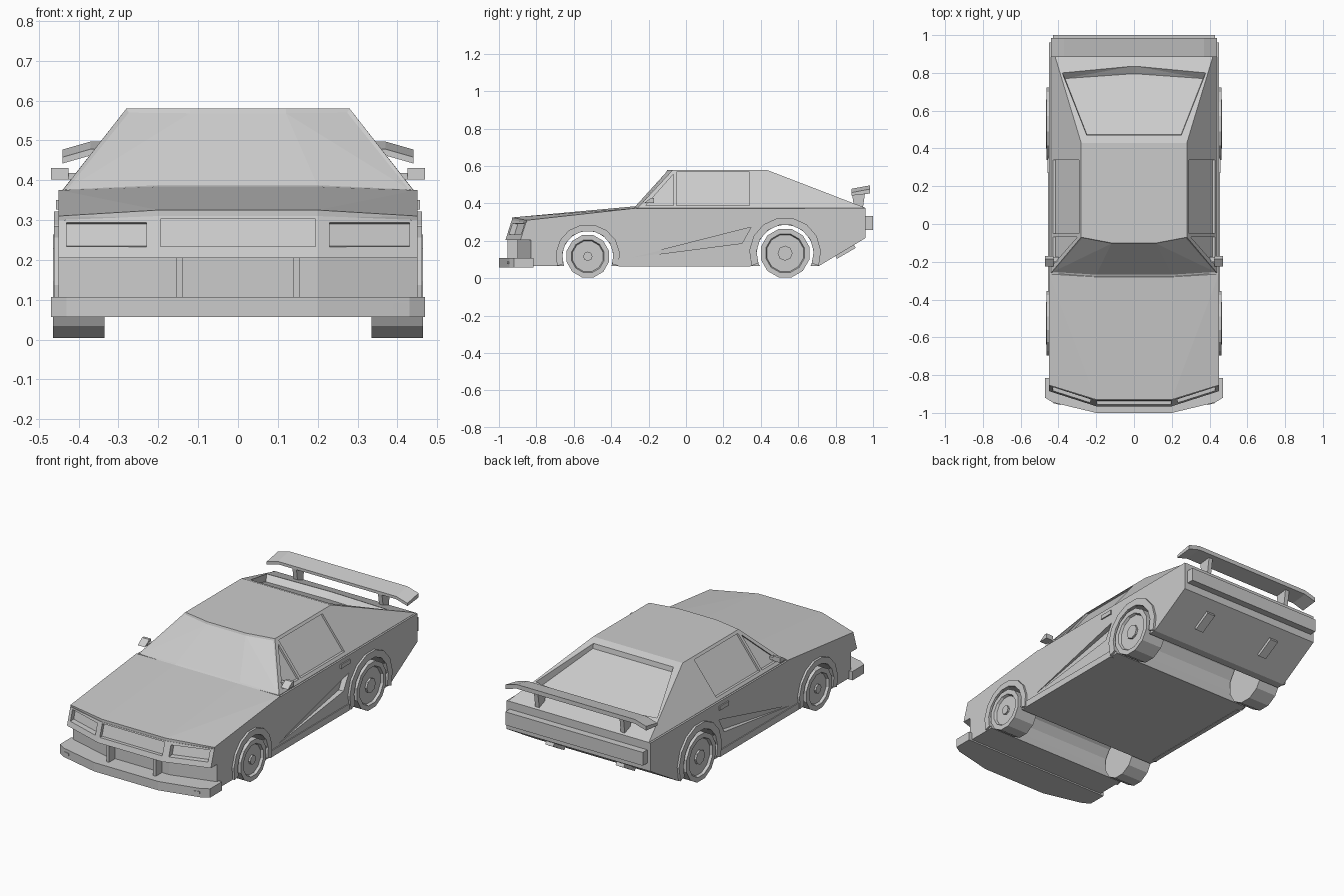
import bpy, bmesh
from math import sin, cos, radians, pi

if "Cube" in bpy.data.objects:
    bpy.data.objects.remove(bpy.data.objects["Cube"])


def finish(name, bm, both=False):
    bmesh.ops.recalc_face_normals(bm, faces=bm.faces)
    me = bpy.data.meshes.new(name)
    bm.to_mesh(me)
    bm.free()
    ob = bpy.data.objects.new(name, me)
    bpy.context.collection.objects.link(ob)
    if both:
        ob.modifiers.new("Mirror", 'MIRROR').use_mirror_merge = False
    return ob


def sym(pts):
    return list(pts) + [(-x, y, z) for x, y, z in pts]


def hull_bm(pts):
    bm = bmesh.new()
    for p in pts:
        bm.verts.new(p)
    bmesh.ops.convex_hull(bm, input=bm.verts[:])
    bmesh.ops.dissolve_limit(bm, angle_limit=0.015, verts=bm.verts[:], edges=bm.edges[:])
    return bm


def hull(name, pts, both=False):
    return finish(name, hull_bm(pts), both)


def box(name, x, y, z, both=False):
    return hull(name, [(a, b, c) for a in x for b in y for c in z], both)


def prism(name, poly, x0, x1, both=False):
    """Extrude a (y, z) polygon along x."""
    bm = bmesh.new()
    f = bm.faces.new([bm.verts.new((x0, y, z)) for y, z in poly])
    r = bmesh.ops.extrude_face_region(bm, geom=[f])
    for v in r["geom"]:
        if isinstance(v, bmesh.types.BMVert):
            v.co.x = x1
    return finish(name, bm, both)


def arc(cy, cz, r, n, a0=0.0, a1=360.0, closed=True):
    d = n if closed else n - 1
    return [(cy + r * cos(radians(a0 + (a1 - a0) * i / d)),
             cz + r * sin(radians(a0 + (a1 - a0) * i / d))) for i in range(n)]


def cut(ob, cutter):
    m = ob.modifiers.new("Cut", 'BOOLEAN')
    m.operation, m.object, m.solver = 'DIFFERENCE', cutter, 'EXACT'
    cutter.hide_render = True
    bpy.context.view_layer.objects.active = ob
    bpy.ops.object.modifier_apply(modifier=m.name)
    bpy.data.objects.remove(cutter)


# Lower body: stacked half outlines (nose, corner, cowl, tail)
rings = [
    [(.2, -.90, .065), (.45, -.83, .065), (.45, -.27, .065), (.45, .71, .065)],
    [(.2, -.90, .205), (.45, -.83, .205), (.45, -.27, .205), (.45, .96, .215)],
    [(.2, -.965, .205), (.45, -.885, .205), (.45, -.27, .205), (.45, .96, .215)],
    [(.2, -.932, .31), (.45, -.855, .30), (.45, -.27, .372), (.45, .96, .375)]]
bm = bmesh.new()
loops = [[bm.verts.new(p) for p in r + [(-x, y, z) for x, y, z in r[::-1]]] for r in rings]
for a, b in zip(loops, loops[1:]):
    for i in range(8):
        j = (i + 1) % 8
        bm.faces.new((a[i], a[j], b[j], b[i]))
for l in (loops[0], loops[-1]):
    for i in range(3):
        bm.faces.new((l[i], l[i + 1], l[6 - i], l[7 - i]))
bmesh.ops.remove_doubles(bm, verts=bm.verts[:], dist=1e-5)
body = finish("body", bm)

# Hood panel with slight crown
hull("hood", sym([(.2, -.93, .325), (.45, -.853, .31), (.2, -.28, .384), (.45, -.265, .375),
                  (.2, -.93, .305), (.45, -.85, .295), (.45, -.265, .34)]))

# Wheel wells, wheels and arch flares
for tag, cy, cz, r, well, flare, hub in (("front", -.525, .117, .117, .137, .172, .025),
                                         ("rear", .53, .134, .134, .153, .192, .04)):
    cut(body, prism("well_cutter", arc(cy, cz, well, 16), -.6, .6))
    a = 180 / pi * (cz - .065) / flare
    prism(tag + "_arch_flare",
          arc(cy, cz, flare, 10, -a, 180 + a, False) + arc(cy, cz, well, 10, 180 + a, -a, False),
          .43, .462, True)
    wheel = prism(tag + "_wheel", arc(cy, cz, r, 12, 15, 375), .335, .465)
    bm = bmesh.new()
    bm.from_mesh(wheel.data)
    cap = [f for f in bm.faces if f.calc_center_median().x > .46]
    bmesh.ops.inset_region(bm, faces=cap, thickness=.027, depth=0)
    bmesh.ops.inset_region(bm, faces=cap, thickness=.006, depth=-.014)
    bm.to_mesh(wheel.data)
    bm.free()
    wheel.modifiers.new("Mirror", 'MIRROR').use_mirror_merge = False
    prism(tag + "_hub", arc(cy, cz, hub, 8), .44, .462, True)


# Recessed headlights and upper grille
def nose(x, z, d):
    return (x, -.965 + (z - .205) * .31 + max(0, abs(x) - .2) * .315 + d, z)


cut(body, hull("lamp_cutter", [nose(x, z, d) for x in (.23, .43) for z, d in
                               ((.23, -.04), (.298, -.04), (.235, .03), (.29, .03))], True))
cut(body, hull("grille_cutter", [nose(x, z, d) for x in (-.195, .195) for z in (.233, .303)
                                 for d in (-.04, .02)]))

# Side scoops
A, B, C = (-.294, .11), (.348, .273), (.30, .187)
cut(body, hull("scoop_cutter", [(.4495, *A), (.48, *A), (.48, *B), (.48, *C),
                                (.42, *B), (.42, *C)], True))

# Cabin with inset windscreen
bm = hull_bm(sym([(.44, -.26, .375), (.2, -.28, .382), (.44, .96, .376), (.44, -.26, .35),
                  (.2, -.28, .35), (.44, .96, .35),
                  (.28, -.07, .58), (.12, -.1, .58), (.28, .43, .58)]))
bm.normal_update()
glass = [f for f in bm.faces if f.normal.y < -.3 and f.normal.z > .3]
bmesh.ops.inset_region(bm, faces=glass, thickness=.012, depth=-.005)
cabin = finish("cabin", bm)


# Side windows
def side(y, z, d):
    return (.44 - (z - .375) * .78 + d, y, z)


for shape in (((-.05, .39), (.34, .39), (.34, .567), (-.05, .567)),
              ((-.215, .39), (-.068, .39), (-.068, .555))):
    cut(cabin, hull("window_cutter", [side(y, z, d) for y, z in shape for d in (-.014, .05)], True))


# Recessed rear window
def deck(x, y, d):
    return (x, y, .58 - .387 * (y - .43) + d)


cut(cabin, hull("rear_window_cutter", sym(
    [deck(.25, .47, .0), deck(.38, .80, .0), deck(.01, .835, .0),
     deck(.25, .47, .03), deck(.38, .80, .03), deck(.01, .835, .03),
     deck(.25, .475, -.025), deck(.365, .77, -.04), deck(.01, .795, -.04)])))

# Front bumper, turn signals and lower grille dividers
hull("front_bumper", sym([(x, y, z) for x, y in ((.2, -1), (.43, -.945), (.47, -.92), (.47, -.815))
                          for z in (.057, .107)]))
hull("turn_signal", [(x, y + d, z) for x, y in ((.39, -.955), (.425, -.946))
                     for d in (-.003, .02) for z in (.075, .09)], True)
box("grille_divider", (.138, .155), (-.955, -.88), (.1, .21), True)

# Sills, door handles and mirrors
box("sill", (.43, .455), (-.36, .345), (.063, .1), True)
box("door_handle", (.44, .457), (.27, .35), (.327, .35), True)
hull("mirror", [(x, y, z) for x in (.425, .47) for y, z in
                ((-.225, .402), (-.17, .402), (-.17, .43), (-.185, .43))], True)
box("mirror_stalk", (.40, .43), (-.2, -.175), (.402, .418), True)

# Rear bumper bar and exhaust outlets on the sloped tail
box("rear_bumper", (-.43, .43), (.95, 1.0), (.257, .332))
hull("exhaust", [(x, y + d * .5, z - d * .86) for x in (.195, .245)
                 for y, z in ((.80, .117), (.90, .175)) for d in (-.01, .015)], True)

# Rear wing
wing = ((.885, .478, .462), (.985, .497, .473))
hull("wing_centre", [(x, y, z) for x in (-.37, .37) for y, t, b in wing for z in (t, b)])
hull("wing_tip", [(x, y, z - k) for x, k in ((.37, 0), (.44, .02))
                  for y, t, b in wing for z in (t, b)], True)
hull("wing_strut", [(x, y, z) for x in (.255, .28) for y, z in
                    ((.885, .47), (.96, .475), (.90, .37), (.945, .37))], True)
